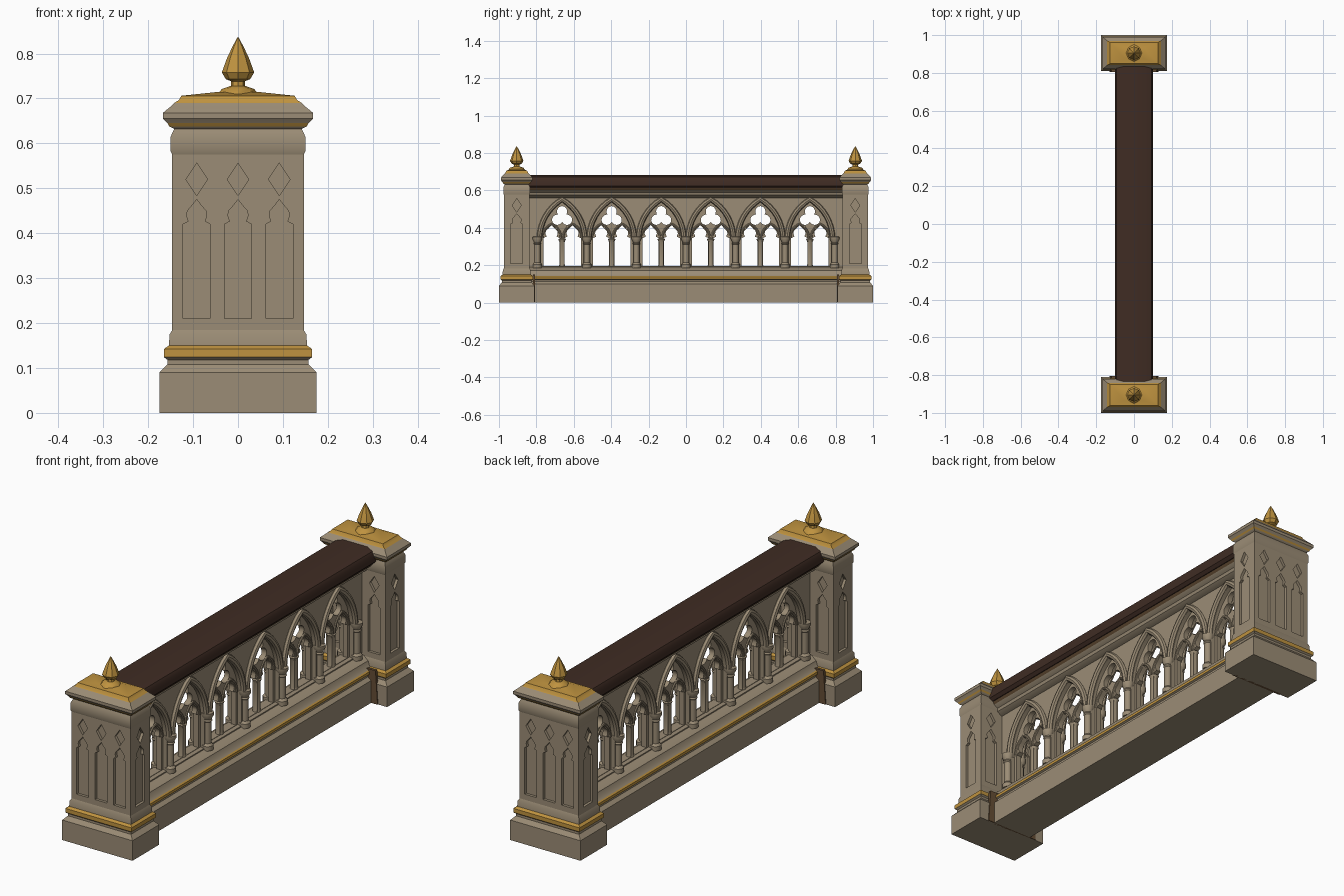
import bpy, bmesh, math
from mathutils import Matrix, Vector

cube = bpy.data.objects.get("Cube")
if cube:
    bpy.data.objects.remove(cube, do_unlink=True)


def material(name, rgb):
    m = bpy.data.materials.new(name)
    m.use_nodes = True
    m.diffuse_color = (*rgb, 1)
    m.node_tree.nodes["Principled BSDF"].inputs["Base Color"].default_value = (*rgb, 1)
    return m


STONE = material("warm stone", (0.33, 0.265, 0.18))
GOLD = material("gold", (0.52, 0.29, 0.05))
WOOD = material("dark wood", (0.050, 0.025, 0.017))
STAIN = material("stained stone", (0.13, 0.075, 0.035))
parts = []


def add(name, mesh, mats):
    ob = bpy.data.objects.new(name, mesh)
    bpy.context.collection.objects.link(ob)
    for m in mats:
        mesh.materials.append(m)
    parts.append(ob)
    return ob


def finish(name, bm, mats):
    bmesh.ops.recalc_face_normals(bm, faces=bm.faces)
    mesh = bpy.data.meshes.new(name)
    bm.to_mesh(mesh)
    bm.free()
    return add(name, mesh, mats)


def stack(name, y, rings, mats):
    """Rectangular rings (z, half x, half y, material of the band above)."""
    bm = bmesh.new()
    loops = [[bm.verts.new((sx * hx, y + sy * hy, z))
              for sx, sy in ((-1, -1), (1, -1), (1, 1), (-1, 1))]
             for z, hx, hy, _ in rings]
    bm.faces.new(loops[0][::-1])
    for low, high, ring in zip(loops, loops[1:], rings):
        for i in range(4):
            j = (i + 1) % 4
            bm.faces.new((low[i], low[j], high[j], high[i])).material_index = ring[3]
    bm.faces.new(loops[-1]).material_index = rings[-1][3]
    return finish(name, bm, mats)


def lathe(name, centre, profile, mat, sides=12):
    """Turned shape from (radius, z) points."""
    bm = bmesh.new()
    vs = [bm.verts.new((r, 0, z)) for r, z in profile]
    es = [bm.edges.new(p) for p in zip(vs, vs[1:])]
    bmesh.ops.spin(bm, geom=vs + es, cent=(0, 0, 0), axis=(0, 0, 1),
                   angle=math.tau, steps=sides, use_duplicate=False)
    bmesh.ops.remove_doubles(bm, verts=bm.verts, dist=0.0001)
    bmesh.ops.translate(bm, verts=bm.verts, vec=Vector(centre))
    return finish(name, bm, [mat])


def curve_mesh(name, outlines, frame, mat, depth=0, radius=0):
    """Flat plate with holes (depth) or a round moulding (radius)."""
    cu = bpy.data.curves.new(name, 'CURVE')
    cu.dimensions = '3D' if radius else '2D'
    if radius:
        cu.bevel_depth, cu.bevel_resolution = radius, 2
    else:
        cu.fill_mode, cu.extrude = 'BOTH', depth
    for pts in outlines:
        sp = cu.splines.new('POLY')
        sp.points.add(len(pts) - 1)
        for p, (u, v) in zip(sp.points, pts):
            p.co = (u, v, 0, 1)
        sp.use_cyclic_u = not radius
    tmp = bpy.data.objects.new(name + "_curve", cu)
    bpy.context.collection.objects.link(tmp)
    bpy.context.view_layer.update()
    ev = tmp.evaluated_get(bpy.context.evaluated_depsgraph_get())
    mesh = bpy.data.meshes.new_from_object(ev)
    bpy.data.objects.remove(tmp, do_unlink=True)
    mesh.transform(frame)
    return add(name, mesh, [mat])


def facing_x(x, y=0):
    return Matrix(((0, 0, 1, x), (1, 0, 0, y), (0, 1, 0, 0), (0, 0, 0, 1)))


def facing_y(y):
    return Matrix(((1, 0, 0, 0), (0, 0, -1, y), (0, 1, 0, 0), (0, 0, 0, 1)))


def rect(u, v0, v1):
    return [(-u, v0), (u, v0), (u, v1), (-u, v1)]


def arch(c, w, spring, h, n=8):
    """Pointed arch from right springing over the apex to the left."""
    r = (w * w + h * h) / (2 * w)
    end = math.asin(h / r)
    right = [(w - r + r * math.cos(end * i / n), spring + r * math.sin(end * i / n))
             for i in range(n + 1)]
    return [(c + u, v) for u, v in right] + [(c - u, v) for u, v in right[-2::-1]]


def cusped(c, w, bottom, spring, h):
    """Lancet opening with a cusped head."""
    half = [(1, 0), (0.6, 0.12), (0.75, 0.35), (0.68, 0.55), (0.4, 0.72), (0, 1)]
    right = [(w * a, spring + h * b) for a, b in half]
    return ([(c - w, bottom), (c + w, bottom)] + [(c + u, v) for u, v in right]
            + [(c - u, v) for u, v in right[-2::-1]])


def trefoil(c, z, n=36):
    out = []
    for i in range(n):
        a = math.tau * i / n
        r = 0.026 + 0.032 * abs(math.cos(1.5 * (a - math.pi / 2)))
        out.append((c + r * math.cos(a), z + r * math.sin(a)))
    return out


def diamond(c, w, z, h):
    return [(c - w, z), (c, z - h), (c + w, z), (c, z + h)]


# End posts
for side, tag in ((-1, "front"), (1, "back")):
    y = side * 0.905
    stack(tag + "_post_foot", y, [
        (0, .175, .095, 0), (.09, .175, .095, 0), (.108, .157, .08, 0),
        (.118, .157, .08, 0), (.124, .165, .087, 1), (.142, .165, .087, 1),
        (.15, .154, .076, 0), (.175, .152, .074, 0), (.195, .14, .062, 0)],
        [STONE, GOLD])
    stack(tag + "_post_core", y, [(.17, .135, .056, 0), (.6, .135, .056, 0)], [STONE])
    stack(tag + "_post_cap", y, [
        (.565, .14, .062, 0), (.582, .15, .072, 0), (.615, .15, .072, 0),
        (.632, .142, .064, 0), (.638, .153, .073, 1), (.645, .157, .077, 0),
        (.655, .167, .085, 0), (.668, .167, .085, 0), (.682, .15, .072, 0),
        (.69, .142, .064, 1), (.696, .132, .06, 1), (.706, .126, .055, 1),
        (.714, .05, .03, 1)], [STONE, GOLD])
    # Niched panels around the shaft
    niches = [rect(.147, .18, .58)]
    for c in (-.092, 0, .092):
        niches += [cusped(c, .03, .21, .42, .055), diamond(c, .024, .52, .036)]
    for s in (-1, 1):
        curve_mesh(tag + "_post_wide_panel", niches, facing_y(y + s * .062), STONE, depth=.006)
        curve_mesh(tag + "_post_narrow_panel",
                   [rect(.068, .18, .58), cusped(0, .032, .21, .42, .055),
                    diamond(0, .024, .52, .036)],
                   facing_x(s * .141, y), STONE, depth=.006)
    # Bud finial
    lathe(tag + "_finial", (0, y, .706), [
        (0, 0), (.045, .004), (.036, .015), (.016, .022), (.015, .032), (.027, .037),
        (.036, .052), (.031, .066), (.024, .085), (.011, .112), (0, .132)], GOLD, 8)
    # Stained patch where the plinth meets the post
    stack(tag + "_stained_joint", side * .812, [(0, .13, .006, 0), (.15, .12, .006, 0)], [STAIN])

# Plinth beam, cornice and hand rail
stack("plinth_beam", 0, [
    (0, .098, .84, 0), (.1, .098, .84, 0), (.113, .082, .84, 0), (.122, .082, .84, 0),
    (.126, .09, .84, 1), (.138, .09, .84, 1), (.143, .084, .84, 0), (.152, .074, .84, 0),
    (.172, .066, .84, 0), (.19, .034, .84, 0)], [STONE, GOLD])
stack("cornice", 0, [
    (.56, .034, .84, 0), (.575, .056, .84, 0), (.588, .06, .84, 0),
    (.6, .078, .84, 1), (.615, .086, .84, 1)], [STONE, STAIN])
stack("hand_rail", 0, [
    (.612, .088, .84, 0), (.625, .1, .84, 0), (.66, .1, .84, 0),
    (.673, .092, .84, 0), (.682, .06, .84, 0)], [WOOD])

# Arcade wall with pointed openings, and the thinner tracery inside it
PITCH = 0.265
bays = [(i - 2.5) * PITCH for i in range(6)]
wall, tracery = [rect(.84, .18, .58)], [rect(.835, .185, .57)]
for c in bays:
    wall.append([(c - .113, .195), (c + .113, .195)] + arch(c, .113, .34, .195))
    tracery.append(trefoil(c, .458))
    for s in (-1, 1):
        tracery.append(cusped(c + s * .056, .044, .197, .345, .07))
curve_mesh("arcade_wall", wall, facing_x(0), STONE, depth=.032)
curve_mesh("tracery", tracery, facing_x(0), STONE, depth=.012)

# Mouldings and columns on both faces
COLUMN = [(0, 0), (.024, 0), (.024, .02), (.016, .03), (.016, .125), (.02, .13),
          (.017, .137), (.026, .155), (.026, .167), (0, .17)]
for s in (-1, 1):
    curve_mesh("arch_mouldings", [arch(c, .121, .34, .212) for c in bays],
               facing_x(s * .034), STONE, radius=.014)
    curve_mesh("light_mouldings",
               [arch(c + t * .056, .05, .345, .075) for c in bays for t in (-1, 1)],
               facing_x(s * .012), STONE, radius=.006)
    for k in range(-3, 4):
        lathe("column", (s * .034, k * PITCH, .185), COLUMN, STONE)

# Slim shaft between the two lights of each bay
for c in bays:
    lathe("mullion", (0, c, .185),
          [(0, 0), (.02, 0), (.014, .02), (.014, .14), (.021, .155), (0, .165)], STONE)

# Smooth the rounded parts, keep edges sharp
bpy.ops.object.select_all(action='DESELECT')
for ob in parts:
    ob.select_set(True)
bpy.context.view_layer.objects.active = parts[0]
bpy.ops.object.shade_smooth_by_angle(angle=math.radians(35))
